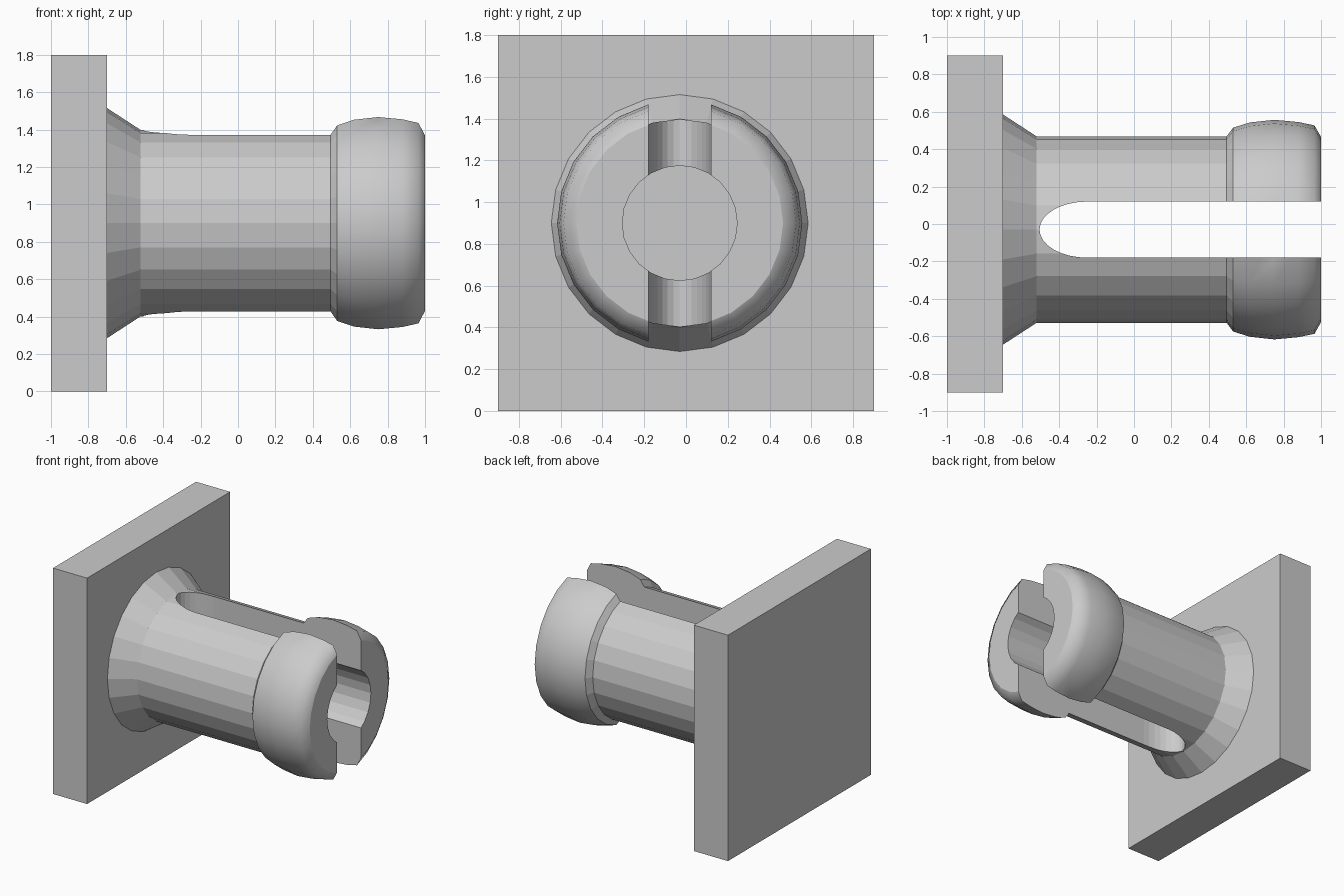
import bpy, bmesh
from math import sin, cos, pi
from mathutils import Matrix

cube = bpy.data.objects.get("Cube")
if cube:
    bpy.data.objects.remove(cube, do_unlink=True)

AXIS_Y, AXIS_Z, SIDES = -0.03, 0.9, 24

grey = bpy.data.materials.new("plain grey")
grey.use_nodes = True
colour = (0.6, 0.6, 0.6, 1)
grey.diffuse_color = colour
grey.node_tree.nodes["Principled BSDF"].inputs["Base Color"].default_value = colour


def finish(bm, name):
    bmesh.ops.recalc_face_normals(bm, faces=bm.faces)
    mesh = bpy.data.meshes.new(name)
    bm.to_mesh(mesh)
    bm.free()
    mesh.materials.append(grey)
    obj = bpy.data.objects.new(name, mesh)
    bpy.context.collection.objects.link(obj)
    return obj


def turned(name, profile, smooth_from=None):
    """Closed solid turned about the peg axis from (x, radius) pairs."""
    bm = bmesh.new()
    rings = []
    for x, r in profile:
        angles = [2 * pi * i / SIDES for i in range(SIDES)]
        rings.append([bm.verts.new((x, AXIS_Y + r * sin(a), AXIS_Z + r * cos(a)))
                      for a in angles])
    for a, b in zip(rings, rings[1:]):
        for i in range(SIDES):
            j = (i + 1) % SIDES
            face = bm.faces.new((a[i], a[j], b[j], b[i]))
            if smooth_from is not None:
                face.smooth = face.calc_center_median().x > smooth_from
    bm.faces.new(rings[0])
    bm.faces.new(rings[-1])
    return finish(bm, name)


# Square mounting plate
bm = bmesh.new()
bmesh.ops.create_cube(bm, size=1, matrix=Matrix.Translation((-0.85, 0, 0.9))
                      @ Matrix.Diagonal((0.3, 1.8, 1.8, 1)))
finish(bm, "mounting_plate")

# Peg: flared foot, straight shank, bulging head
peg = turned("split_peg", [(-0.7, 0.615), (-0.52, 0.498), (0.495, 0.498),
                           (0.53, 0.545), (0.62, 0.573), (0.75, 0.587),
                           (0.88, 0.575), (0.965, 0.557), (1.0, 0.495)], 0.515)

# Bore along the axis
bore = turned("bore_cutter", [(-0.69, 0.275), (1.1, 0.275)])

# Vertical slot with a rounded inner end
bm = bmesh.new()
outline = [(1.1, -0.15), (1.1, 0.15)]
for i in range(17):
    a = pi * i / 16
    outline.append((-0.25 - 0.255 * sin(a), 0.15 * cos(a)))
base = bm.faces.new([bm.verts.new((x, AXIS_Y + y, 0.1)) for x, y in outline])
extruded = bmesh.ops.extrude_face_region(bm, geom=[base])["geom"]
top_verts = [v for v in extruded if isinstance(v, bmesh.types.BMVert)]
bmesh.ops.translate(bm, verts=top_verts, vec=(0, 0, 1.6))
slot = finish(bm, "slot_cutter")

for cutter in (bore, slot):
    cutter.hide_render = True
    cutter.hide_set(True)
    cutter.display_type = 'WIRE'
    cut = peg.modifiers.new(cutter.name, 'BOOLEAN')
    cut.operation = 'DIFFERENCE'
    cut.solver = 'EXACT'
    cut.object = cutter
